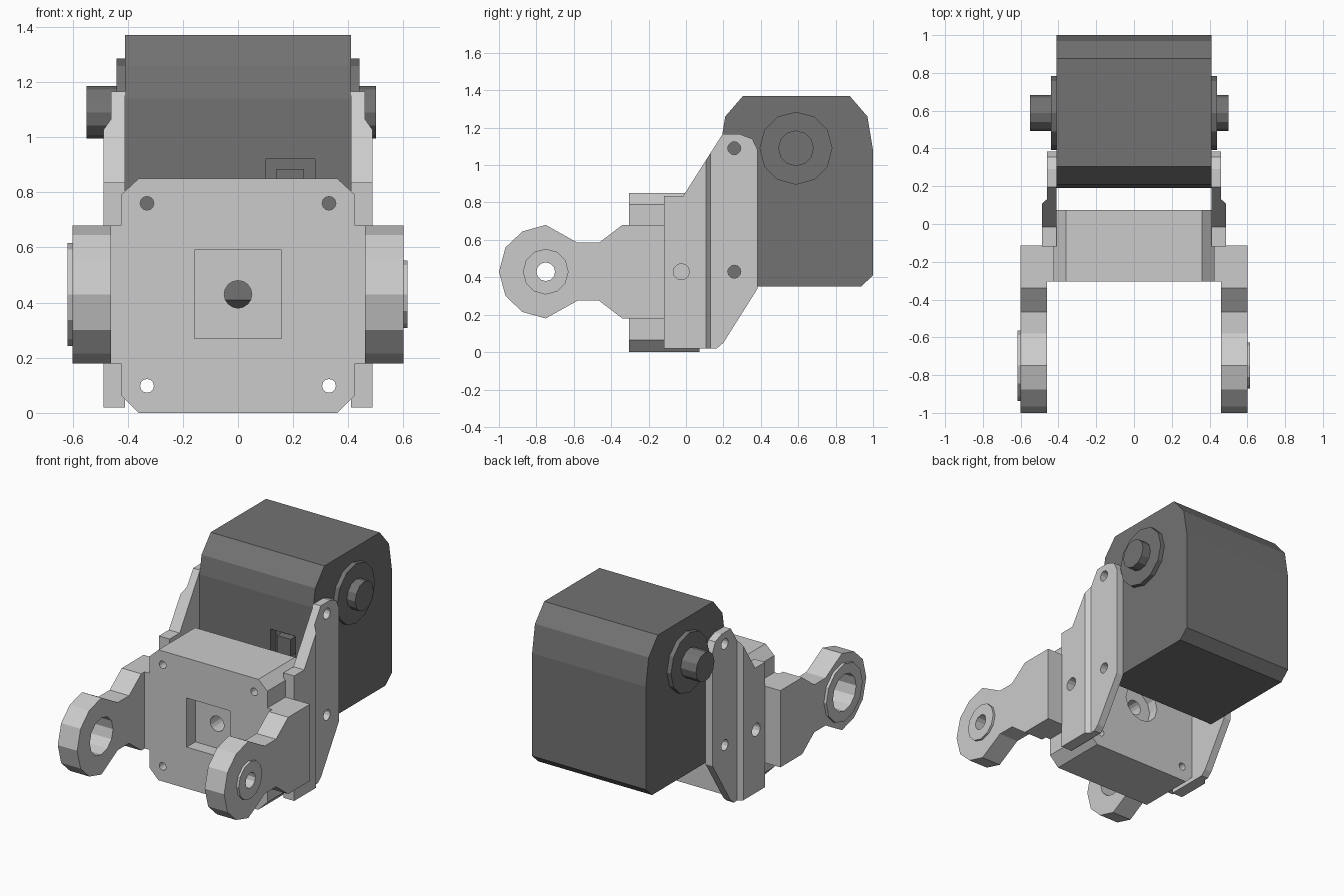
import bpy, bmesh
from math import sin, cos, tau

if "Cube" in bpy.data.objects:
    bpy.data.objects.remove(bpy.data.objects["Cube"])


def prism(name, pts, axis, a, b):
    """Extrude a flat profile along an axis from a to b."""
    place = {'X': lambda u, v, w: (w, u, v),
             'Y': lambda u, v, w: (u, w, v),
             'Z': lambda u, v, w: (u, v, w)}[axis]
    bm = bmesh.new()
    lo = [bm.verts.new(place(u, v, a)) for u, v in pts]
    hi = [bm.verts.new(place(u, v, b)) for u, v in pts]
    bm.faces.new(lo)
    bm.faces.new(hi)
    n = len(pts)
    for i in range(n):
        j = (i + 1) % n
        bm.faces.new((lo[i], lo[j], hi[j], hi[i]))
    bmesh.ops.recalc_face_normals(bm, faces=bm.faces)
    me = bpy.data.meshes.new(name)
    bm.to_mesh(me)
    bm.free()
    ob = bpy.data.objects.new(name, me)
    bpy.context.collection.objects.link(ob)
    return ob


def ngon(u, v, r, n=12):
    return [(u + r * cos(tau * i / n), v + r * sin(tau * i / n)) for i in range(n)]


def rect(u0, u1, v0, v1):
    return [(u0, v0), (u1, v0), (u1, v1), (u0, v1)]


def combine(ob, profile, axis, a, b, op='DIFFERENCE'):
    """Cut a prism from the object, or fuse one to it."""
    tool = prism('tool', profile, axis, a, b)
    tool.hide_render = True
    mod = ob.modifiers.new(op.lower(), 'BOOLEAN')
    mod.object, mod.operation, mod.solver = tool, op, 'EXACT'
    bpy.context.view_layer.objects.active = ob
    bpy.ops.object.modifier_apply(modifier=mod.name)
    bpy.data.objects.remove(tool)


def tint(ob, mat):
    ob.data.materials.clear()
    ob.data.materials.append(mat)


dark = bpy.data.materials.new('dark_grey')
dark.diffuse_color = (0.17, 0.17, 0.17, 1)
dark.use_nodes = True
dark.node_tree.nodes["Principled BSDF"].inputs["Base Color"].default_value = dark.diffuse_color

# Motor housing with a recessed socket on its front
motor = prism('motor_housing', [
    (0.255, 0.35), (0.935, 0.35), (1.0, 0.41), (1.0, 1.08), (0.97, 1.26), (0.875, 1.37),
    (0.305, 1.37), (0.21, 1.26), (0.19, 1.14), (0.19, 0.41)], 'X', -0.41, 0.41)
combine(motor, rect(0.10, 0.28, 0.74, 0.92), 'Y', 0.1, 0.25)
tint(motor, dark)
tint(prism('socket_core', rect(0.14, 0.24, 0.775, 0.885), 'Y', 0.20, 0.26), dark)

# Motor flanges and output shafts
for side, s, end in (('right', 1, 0.50), ('left', -1, 0.55)):
    tint(prism(side + '_flange', ngon(0.588, 1.09, 0.195), 'X', s * 0.40, s * 0.44), dark)
    tint(prism(side + '_shaft', ngon(0.588, 1.09, 0.095), 'X', s * 0.40, s * end), dark)

# Chamfered centre block with front pocket, rear counterbore and through holes
block = prism('centre_block', [
    (-0.36, 0), (0.36, 0), (0.425, 0.065), (0.425, 0.79), (0.36, 0.85),
    (-0.36, 0.85), (-0.425, 0.79), (-0.425, 0.065)], 'Y', -0.305, 0.073)
combine(block, rect(-0.157, 0.157, 0.27, 0.59), 'Y', -0.5, -0.215)
combine(block, ngon(0, 0.43, 0.125), 'Y', 0.003, 0.2)
combine(block, ngon(0, 0.43, 0.05, 16), 'Y', -0.5, 0.3)
for x in (-0.33, 0.33):
    for z in (0.098, 0.76):
        combine(block, ngon(x, z, 0.025), 'Y', -0.5, 0.3)

# Upper half of the arm outline, reflected about the pivot height
half = [(-0.965, 0.56), (-0.875, 0.645), (-0.75, 0.68), (-0.58, 0.585),
        (-0.465, 0.585), (-0.34, 0.68), (-0.115, 0.68)]
arm_profile = [(-1.0, 0.43)] + half + [(y, 0.86 - z) for y, z in reversed(half)]

bracket_profile = [
    (-0.118, 0.02), (0.165, 0.02), (0.2, 0.05), (0.383, 0.34), (0.383, 1.08), (0.355, 1.14),
    (0.29, 1.165), (0.195, 1.165), (-0.015, 0.835), (-0.118, 0.835)]

for side, s, boss_r, hole_r, boss_x in (('right', 1, 0.122, 0.05, 0.615),
                                        ('left', -1, 0.187, 0.12, 0.618)):
    # Forked arm with its root block, pivot boss and pivot hole
    arm = prism(side + '_arm', arm_profile, 'X', s * 0.46, s * 0.60)
    combine(arm, rect(-0.305, -0.115, 0.18, 0.68), 'X', s * 0.415, s * 0.55, 'UNION')
    combine(arm, ngon(-0.75, 0.43, boss_r), 'X', s * 0.55, s * boss_x, 'UNION')
    combine(arm, ngon(-0.75, 0.43, hole_r), 'X', s * 0.3, s * 0.8)

    # Side bracket, thinned behind the step, with screw holes
    bracket = prism(side + '_bracket', bracket_profile, 'X', s * 0.41, s * 0.488)
    combine(bracket, [(s * x, y) for x, y in (
        (0.50, 0.096), (0.46, 0.132), (0.46, 0.5), (0.6, 0.5), (0.6, 0.096))], 'Z', -0.2, 1.4)
    for y, z, r in ((0.258, 1.09, 0.035), (0.258, 0.43, 0.035), (-0.025, 0.43, 0.043)):
        combine(bracket, ngon(y, z, r), 'X', s * 0.3, s * 0.6)
